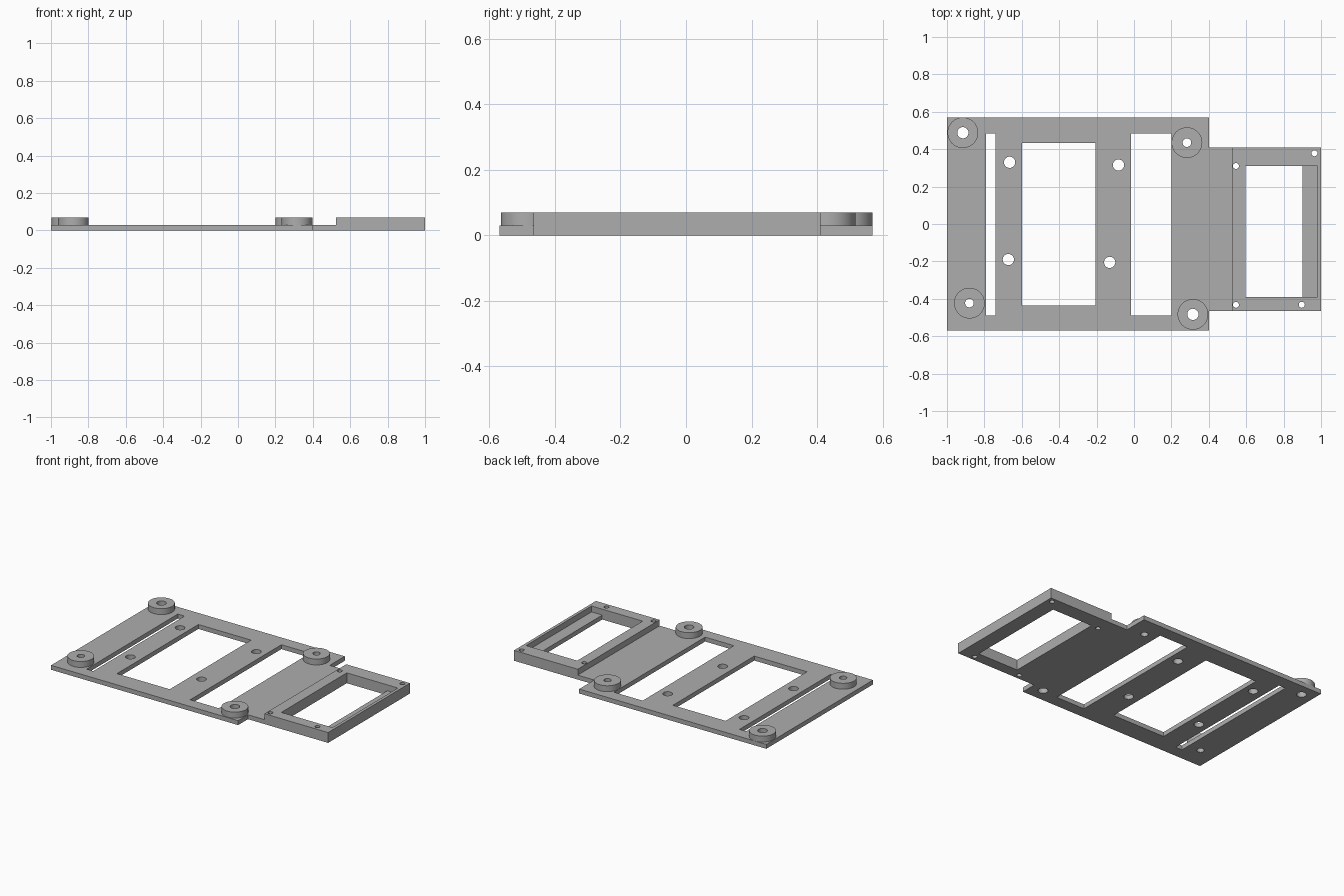
import bpy
from math import cos, sin, tau

cube = bpy.data.objects.get("Cube")
if cube:
    bpy.data.objects.remove(cube, do_unlink=True)

grey = bpy.data.materials.new("plain grey")
grey.use_nodes = True
grey.diffuse_color = (0.42, 0.42, 0.42, 1)
grey.node_tree.nodes["Principled BSDF"].inputs["Base Color"].default_value = grey.diffuse_color


def rect(x0, x1, y0, y1):
    return [(x0, y0), (x1, y0), (x1, y1), (x0, y1)]


def circle(x, y, r, n=40):
    return [(x + r * cos(tau * i / n), y + r * sin(tau * i / n)) for i in range(n)]


def slab(name, outline, holes, z0, z1):
    """Extrude a flat outline with holes from z0 to z1."""
    curve = bpy.data.curves.new(name + " profile", "CURVE")
    curve.dimensions = "2D"
    curve.fill_mode = "BOTH"
    curve.extrude = (z1 - z0) / 2
    for loop in [outline] + holes:
        spline = curve.splines.new("POLY")
        spline.points.add(len(loop) - 1)
        for point, (x, y) in zip(spline.points, loop):
            point.co = (x, y, 0, 1)
        spline.use_cyclic_u = True
    ob = bpy.data.objects.new(name, curve)
    bpy.context.collection.objects.link(ob)
    ob.location.z = (z0 + z1) / 2
    bpy.ops.object.select_all(action="DESELECT")
    ob.select_set(True)
    bpy.context.view_layer.objects.active = ob
    bpy.ops.object.convert(target="MESH")
    ob = bpy.context.object
    ob.name = name
    ob.data.materials.clear()
    ob.data.materials.append(grey)
    # Weld the caps to the walls
    bpy.ops.object.mode_set(mode="EDIT")
    bpy.ops.mesh.select_all(action="SELECT")
    bpy.ops.mesh.remove_doubles(threshold=0.0001)
    bpy.ops.mesh.normals_make_consistent(inside=False)
    bpy.ops.object.mode_set(mode="OBJECT")
    bpy.ops.object.shade_smooth_by_angle()
    return ob


BASE, TOP = 0.03, 0.07

# Standoffs: name, x, y, bore radius
standoffs = [
    ("back_right_standoff", -0.915, 0.488, 0.03),
    ("front_right_standoff", -0.88, -0.423, 0.023),
    ("back_left_standoff", 0.283, 0.435, 0.023),
    ("front_left_standoff", 0.315, -0.483, 0.03),
]
screw_holes = [circle(x, y, 0.03) for x, y in
               [(-0.665, 0.33), (-0.672, -0.19), (-0.083, 0.315), (-0.13, -0.205)]]
frame_holes = [circle(x, y, 0.016, 24) for x, y in
               [(0.545, 0.31), (0.965, 0.378), (0.545, -0.432), (0.897, -0.432)]]
slots = [
    rect(-0.79, -0.74, -0.49, 0.485),
    rect(-0.6, -0.205, -0.437, 0.433),
    rect(-0.015, 0.2, -0.49, 0.485),
    rect(0.597, 0.9, -0.39, 0.31),
]

# Flat base plate with the narrower end tab
outline = [(-1, -0.57), (0.4, -0.57), (0.4, -0.465), (1, -0.465),
           (1, 0.41), (0.4, 0.41), (0.4, 0.57), (-1, 0.57)]
bores = [circle(x, y, r) for _, x, y, r in standoffs]
slab("base_plate", outline, slots + screw_holes + frame_holes + bores, 0, BASE)

# Raised frame, leaving a low ledge inside its outer wall
slab("raised_frame", rect(0.523, 1, -0.465, 0.41),
     [rect(0.597, 0.98, -0.39, 0.31)] + frame_holes, BASE, TOP)

# Round corner standoffs
for name, x, y, r in standoffs:
    slab(name, circle(x, y, 0.082, 48), [circle(x, y, r)], BASE, TOP)
